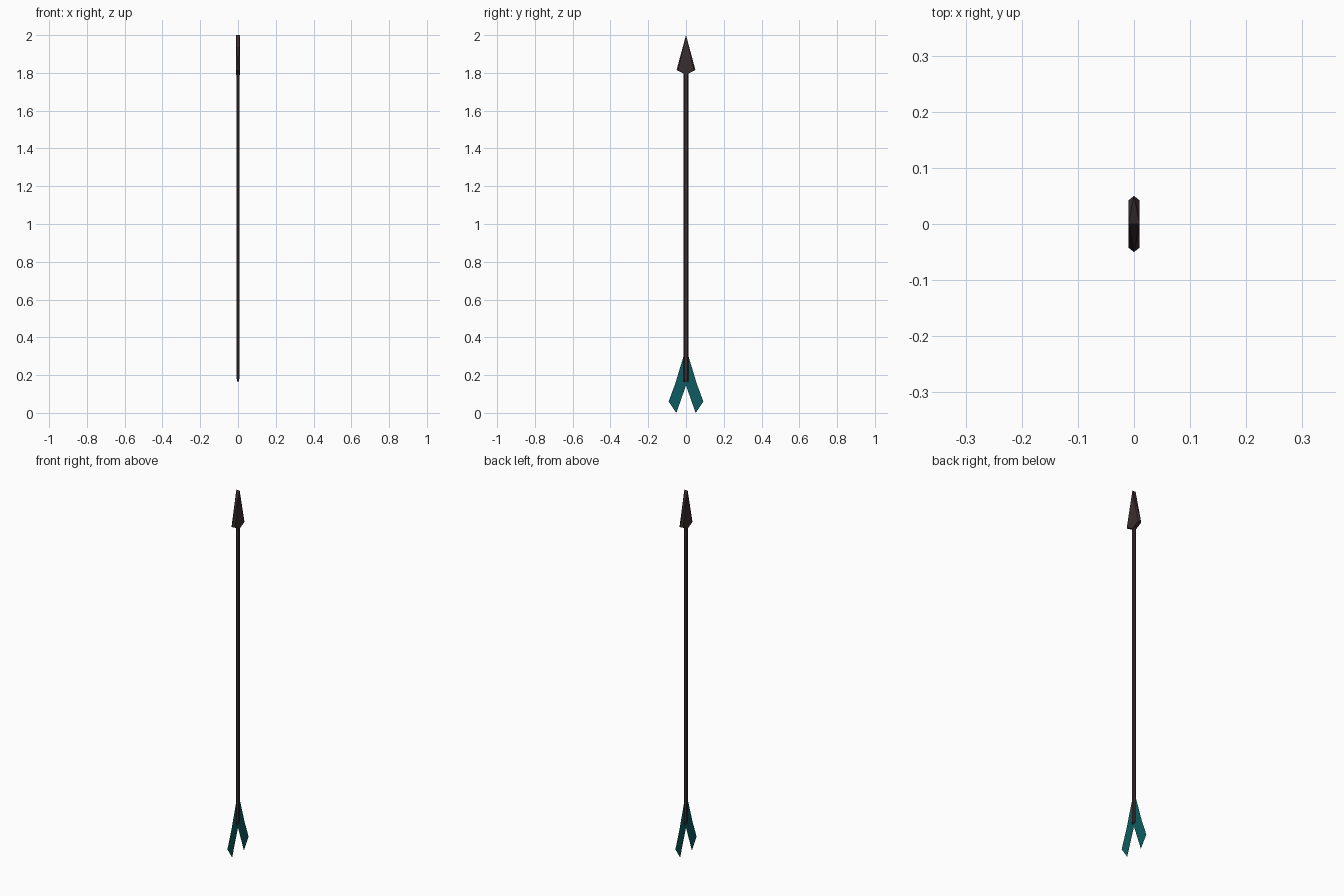
import bpy, bmesh

if "Cube" in bpy.data.objects:
    bpy.data.objects.remove(bpy.data.objects["Cube"])


def material(name, rgb):
    m = bpy.data.materials.new(name)
    m.diffuse_color = (*rgb, 1)
    m.use_nodes = True
    m.node_tree.nodes["Principled BSDF"].inputs["Base Color"].default_value = m.diffuse_color
    return m


dark = material("dark brown", (0.042, 0.026, 0.028))
teal = material("teal", (0.004, 0.105, 0.115))


def make(name, verts, faces, mat):
    me = bpy.data.meshes.new(name)
    me.from_pydata(verts, [], faces)
    bm = bmesh.new()
    bm.from_mesh(me)
    bmesh.ops.recalc_face_normals(bm, faces=bm.faces)
    bm.to_mesh(me)
    bm.free()
    me.materials.append(mat)
    ob = bpy.data.objects.new(name, me)
    bpy.context.collection.objects.link(ob)
    return ob


# shaft: slim flattened hexagonal rod, narrowing to a blunt nock
def ring(rx, ry, z):
    return [(rx, -ry * .6, z), (rx, ry * .6, z), (0, ry, z),
            (-rx, ry * .6, z), (-rx, -ry * .6, z), (0, -ry, z)]


verts = ring(.002, .013, .163) + ring(.007, .013, .18) + ring(.007, .013, 1.81)
faces = [(r + i, r + (i + 1) % 6, r + 6 + (i + 1) % 6, r + 6 + i)
         for r in (0, 6) for i in range(6)]
faces += [tuple(range(6)), tuple(range(12, 18))]
make("shaft", verts, faces, dark)

# arrowhead: flat blade with a bevelled ridge down each side
verts = [(s * .01, y, z) for s in (1, -1)
         for y, z in ((0, 2.0), (.042, 1.812), (0, 1.79), (-.042, 1.812))]
verts += [(0, .05, 1.815), (0, -.05, 1.815)]
faces = [(0, 1, 2, 3), (4, 5, 6, 7)]
for a, b, c in ((1, 5, 8), (3, 7, 9)):
    faces += [(0, a, c), (0, c, 4), (4, c, b), (2, a, c), (2, c, 6), (6, c, b)]
make("arrowhead", verts, faces, dark)

# fletching: two thin feathers mirrored across the shaft
half = [(0, .315), (.013, .30), (.057, .155), (.092, .06), (.051, 0), (0, .145)]
feather = make("fletching", [(0, y, z) for y, z in half], [tuple(range(6))], teal)
mod = feather.modifiers.new("mirror", "MIRROR")
mod.use_axis = (False, True, False)
